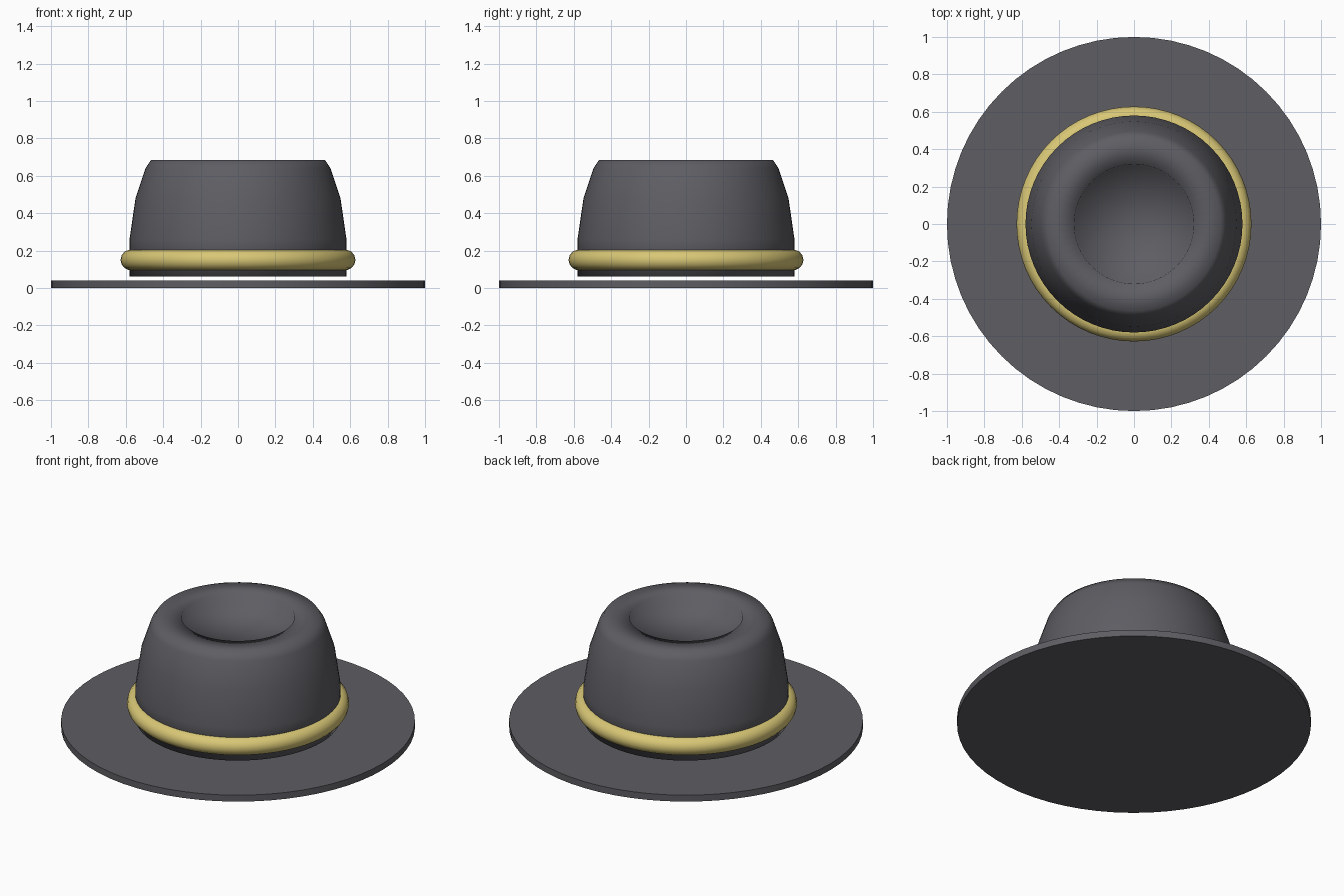
import bpy
import bmesh
import math

cube = bpy.data.objects.get("Cube")
if cube:
    bpy.data.objects.remove(cube, do_unlink=True)


def make_material(name, rgb):
    mat = bpy.data.materials.new(name)
    mat.use_nodes = True
    color = (*rgb, 1.0)
    mat.diffuse_color = color
    bsdf = next(n for n in mat.node_tree.nodes if n.type == 'BSDF_PRINCIPLED')
    bsdf.inputs["Base Color"].default_value = color
    bsdf.inputs["Roughness"].default_value = 0.8
    return mat


def lathe(name, profile, mat, steps=64):
    """Turn an (r, z) profile around the z axis into a smooth closed solid."""
    bm = bmesh.new()
    verts = [bm.verts.new((r, 0, z)) for r, z in profile]
    edges = [bm.edges.new(pair) for pair in zip(verts, verts[1:])]
    bmesh.ops.spin(bm, geom=verts + edges, cent=(0, 0, 0), axis=(0, 0, 1),
                   angle=math.tau, steps=steps, use_merge=True)
    bmesh.ops.remove_doubles(bm, verts=bm.verts, dist=0.0005)
    bmesh.ops.recalc_face_normals(bm, faces=bm.faces)
    mesh = bpy.data.meshes.new(name)
    bm.to_mesh(mesh)
    bm.free()
    obj = bpy.data.objects.new(name, mesh)
    bpy.context.collection.objects.link(obj)
    mesh.materials.append(mat)
    mesh.shade_smooth()
    return obj


felt = make_material("charcoal_felt", (0.11, 0.11, 0.125))
gold = make_material("gold_band", (0.69, 0.57, 0.18))

# Flat round brim
bpy.ops.mesh.primitive_cylinder_add(vertices=64, radius=1, depth=0.04,
                                    location=(0, 0, 0.02))
brim = bpy.context.object
brim.name = "brim"
brim.data.materials.append(felt)
bpy.ops.object.shade_smooth_by_angle(angle=math.radians(30))

# Tapered crown with a sunken top, held just above the brim
lathe("crown", [(0, 0.06), (0.58, 0.06), (0.58, 0.26), (0.548, 0.48),
                (0.495, 0.64), (0.465, 0.685), (0.32, 0.685),
                (0.31, 0.61), (0, 0.60)], felt)

# Rounded hat band
bpy.ops.mesh.primitive_torus_add(major_segments=64, minor_segments=14,
                                 major_radius=0.573, minor_radius=0.055,
                                 location=(0, 0, 0.15))
band = bpy.context.object
band.name = "hat_band"
band.data.materials.append(gold)
bpy.ops.object.shade_smooth()
